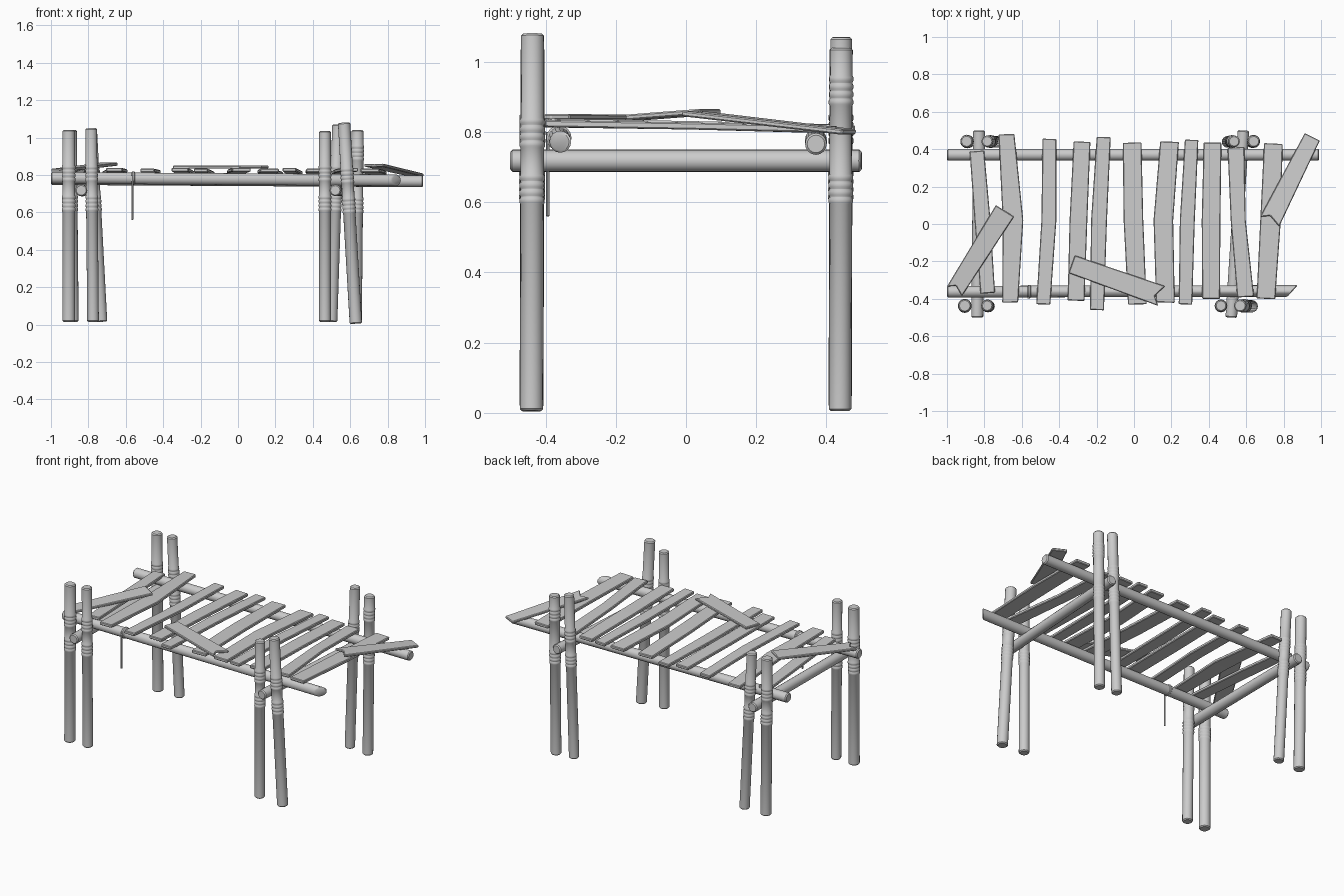
import bpy, bmesh, math
from mathutils import Vector

cube = bpy.data.objects.get("Cube")
if cube:
    bpy.data.objects.remove(cube)

wood = bpy.data.materials.new("weathered grey")
wood.use_nodes = True
GREY = (0.6, 0.6, 0.6, 1)
wood.diffuse_color = GREY
wood.node_tree.nodes["Principled BSDF"].inputs["Base Color"].default_value = GREY


def finish(name, bm, smooth):
    bmesh.ops.recalc_face_normals(bm, faces=bm.faces)
    me = bpy.data.meshes.new(name)
    bm.to_mesh(me)
    bm.free()
    me.materials.append(wood)
    ob = bpy.data.objects.new(name, me)
    bpy.context.collection.objects.link(ob)
    if smooth:
        bpy.ops.object.select_all(action='DESELECT')
        ob.select_set(True)
        bpy.context.view_layer.objects.active = ob
        bpy.ops.object.shade_smooth_by_angle(angle=math.radians(40))
    return ob


def log(name, start, end, r, bands=(), sides=16, slant=0):
    """Round log with chamfered ends, optional rope ridges and slanted end cut."""
    a, b = Vector(start), Vector(end)
    length = (b - a).length
    axis = (b - a).normalized()
    u = axis.orthogonal().normalized()
    v = axis.cross(u)
    c = min(0.006, r * 0.3)
    profile = [(0, r - c), (c, r)]
    for low in bands:                      # four rope turns per lashing
        for i in range(4):
            t = low + i * 0.022
            profile += [(t, r), (t + 0.005, r + 0.003),
                        (t + 0.015, r + 0.003), (t + 0.02, r)]
    profile += [(length - c, r), (length, r - c)]
    bm = bmesh.new()
    rings = []
    for i, (t, rad) in enumerate(profile):
        ring = []
        for k in range(sides):
            ang = math.tau * k / sides
            off = (u * math.cos(ang) + v * math.sin(ang)) * rad
            cut = axis * off.y * slant if i >= len(profile) - 2 else Vector()
            ring.append(bm.verts.new(a + axis * t + off + cut))
        rings.append(ring)
    for p, q in zip(rings, rings[1:]):
        for k in range(sides):
            n = (k + 1) % sides
            bm.faces.new((p[k], p[n], q[n], q[k]))
    bm.faces.new(rings[0])
    bm.faces.new(rings[-1])
    return finish(name, bm, True)


def plank(name, path, widths, notch=0, thick=0.02):
    """Board along a bent centre line; notch splits its last end."""
    pts = [Vector(p) for p in path]
    side = (pts[-1] - pts[0]).cross(Vector((0, 0, 1))).normalized()
    bm = bmesh.new()
    rows = [[bm.verts.new(p + side * w * s) for s in (-0.5, 0.1, 0.5)]
            for p, w in zip(pts, widths)]
    rows[-1][1].co -= (pts[-1] - pts[0]).normalized() * notch
    for p, q in zip(rows, rows[1:]):
        for k in range(2):
            bm.faces.new((p[k], p[k + 1], q[k + 1], q[k]))
    ob = finish(name, bm, False)
    solid = ob.modifiers.new("thickness", 'SOLIDIFY')
    solid.thickness = thick
    solid.offset = 0
    bevel = ob.modifiers.new("worn edges", 'BEVEL')
    bevel.width = 0.004
    bevel.segments = 1


# Paired posts: bottom x, top x, top z, radius, upper lashing height
posts = {
    "front": [(-0.905, -0.905, 1.04, 0.034, 0.75), (-0.775, -0.785, 1.05, 0.031, 0.75),
              (0.465, 0.465, 1.035, 0.031, 0.75), (0.63, 0.567, 1.08, 0.033, 0.75)],
    "back": [(-0.885, -0.895, 1.04, 0.033, 0.75), (-0.73, -0.785, 1.045, 0.031, 0.75),
             (0.5, 0.535, 1.07, 0.031, 0.75), (0.63, 0.64, 1.04, 0.032, 0.87)],
}
for row, y in (("front", -0.437), ("back", 0.442)):
    for i, (x0, x1, top, r, lash) in enumerate(posts[row]):
        log(f"{row}_post_{i + 1}", (x0, y - 0.003, 0.005 if x0 > 0.6 else 0.015),
            (x1, y, top), r, (0.59, lash))

# Long rails and cross beams
log("front_rail", (-1, -0.362, 0.785), (0.848, -0.358, 0.772), 0.031, slant=0.9)
log("back_rail", (-1, 0.37, 0.778), (0.99, 0.37, 0.766), 0.031)
log("left_cross_beam", (-0.838, -0.5, 0.718), (-0.828, 0.5, 0.718), 0.032)
log("right_cross_beam", (0.52, -0.5, 0.718), (0.585, 0.5, 0.718), 0.031)

# Rope tied to the front rail, with its hanging end
log("rope_wrap", (-0.57, -0.362, 0.783), (-0.55, -0.362, 0.783), 0.036)
log("rope_end", (-0.565, -0.394, 0.56), (-0.565, -0.394, 0.8), 0.005, sides=8)

# Deck planks: x and y of back end, x of middle, x and y of front end, width, middle width
deck = [
    (-0.84, 0.39, -0.81, -0.782, -0.37, 0.078, 0.085),
    (-0.682, 0.48, -0.647, -0.662, -0.42, 0.085, 0.11),
    (-0.452, 0.455, -0.455, -0.485, -0.43, 0.075, 0.08),
    (-0.278, 0.44, -0.297, -0.31, -0.41, 0.09, 0.095),
    (-0.162, 0.465, -0.187, -0.198, -0.46, 0.075, 0.085),
    (-0.01, 0.435, -0.003, 0.018, -0.43, 0.1, 0.105),
    (0.19, 0.44, 0.157, 0.168, -0.42, 0.1, 0.105),
    (0.308, 0.45, 0.285, 0.275, -0.43, 0.072, 0.08),
    (0.42, 0.435, 0.412, 0.412, -0.4, 0.095, 0.1),
    (0.545, 0.41, 0.557, 0.597, -0.39, 0.09, 0.08),
    (0.745, 0.43, 0.73, 0.705, -0.4, 0.1, 0.11),
]
for i, (xb, yb, xm, xf, yf, w, wm) in enumerate(deck):
    dz = 0.004 * (i % 2)
    plank(f"deck_plank_{i + 1}",
          [(xb, yb, 0.807 + dz), (xm, 0.02, 0.817 + dz), (xf, yf, 0.824 + dz)],
          [w, wm, w])

# Loose planks lying across the deck
plank("loose_plank_left", [(-0.69, 0.07, 0.858), (-0.96, -0.36, 0.825)], [0.115, 0.095], 0.03, 0.016)
plank("loose_plank_middle", [(-0.333, -0.215, 0.842), (0.148, -0.385, 0.843)], [0.1, 0.112], 0.035, 0.016)
plank("loose_plank_right", [(0.953, 0.465, 0.8), (0.725, 0.012, 0.853)], [0.09, 0.115], 0.03, 0.016)
